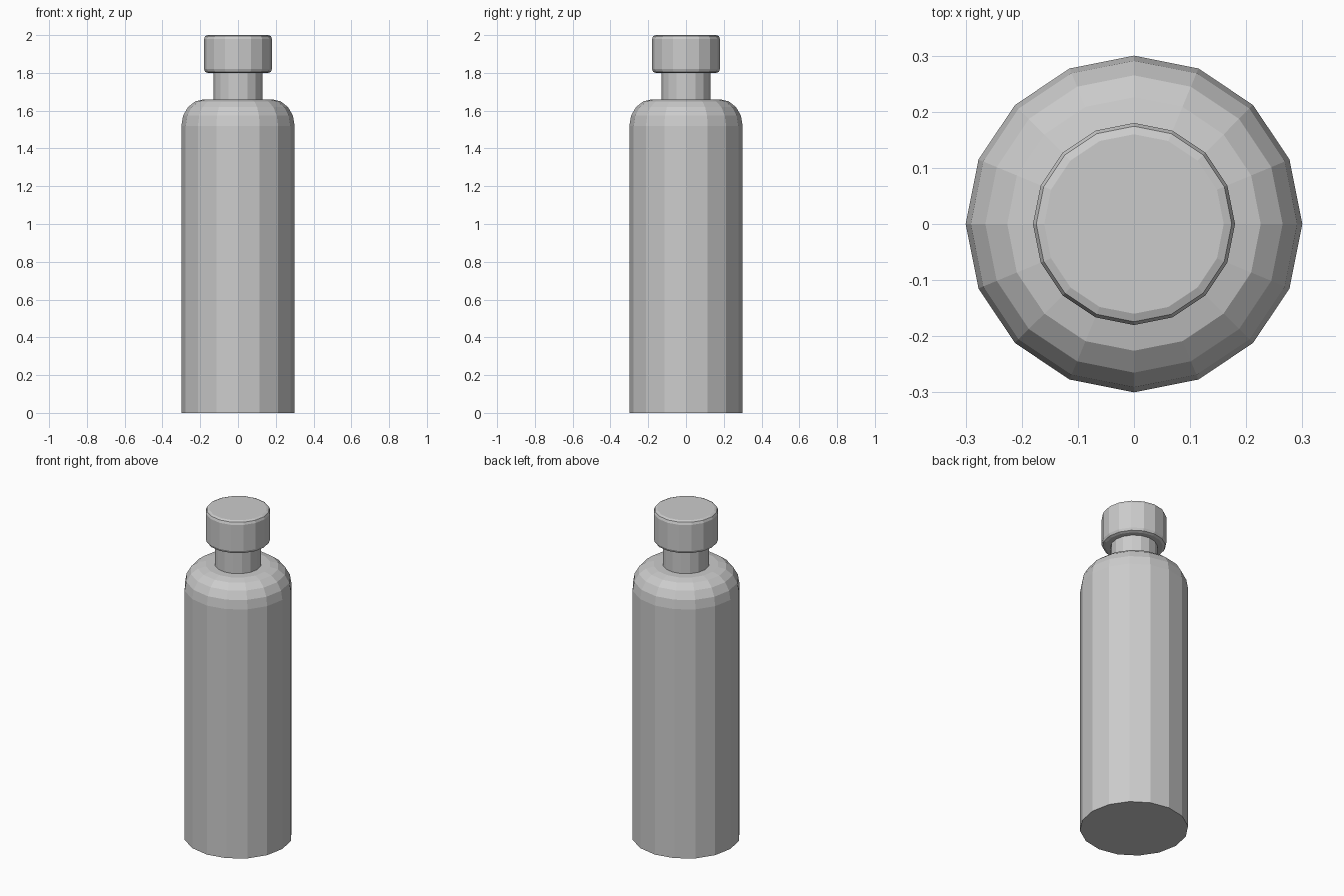
import bpy
import bmesh
from math import cos, sin, pi, radians

SIDES = 16

cube = bpy.data.objects.get("Cube")
if cube:
    bpy.data.objects.remove(cube, do_unlink=True)

grey = bpy.data.materials.new("plain grey")
grey.use_nodes = True
colour = (0.6, 0.6, 0.6, 1)
grey.diffuse_color = colour
grey.node_tree.nodes["Principled BSDF"].inputs["Base Color"].default_value = colour


def corner(radius, z, width, height, steps, up=True):
    """Profile points of a rounded edge, from the wall to the flat end."""
    sign = 1 if up else -1
    angles = [radians(90) * i / steps for i in range(steps + 1)]
    return [(radius - width * (1 - cos(a)), z - sign * height * (1 - sin(a)))
            for a in angles]


def turned(name, profile):
    """Flat-shaded closed solid turned around z from (radius, z) points."""
    bm = bmesh.new()
    rings = [[bm.verts.new((r * cos(2 * pi * i / SIDES), r * sin(2 * pi * i / SIDES), z))
              for i in range(SIDES)] for r, z in profile]
    for low, high in zip(rings, rings[1:]):
        for i in range(SIDES):
            j = (i + 1) % SIDES
            bm.faces.new((low[i], low[j], high[j], high[i]))
    bm.faces.new(rings[0][::-1])
    bm.faces.new(rings[-1])
    mesh = bpy.data.meshes.new(name)
    bm.to_mesh(mesh)
    bm.free()
    mesh.materials.append(grey)
    obj = bpy.data.objects.new(name, mesh)
    bpy.context.collection.objects.link(obj)


# Body with a rounded shoulder
turned("bottle_body", [(0.3, 0)] + corner(0.3, 1.66, 0.12, 0.14, 4))

# Neck, running from the shoulder into the cap
turned("bottle_neck", [(0.13, 1.64), (0.13, 1.82)])

# Cap with softened top and bottom rims
rim = dict(width=0.02, height=0.02, steps=2)
turned("bottle_cap", corner(0.18, 1.8, up=False, **rim)[::-1] + corner(0.18, 2, **rim))
